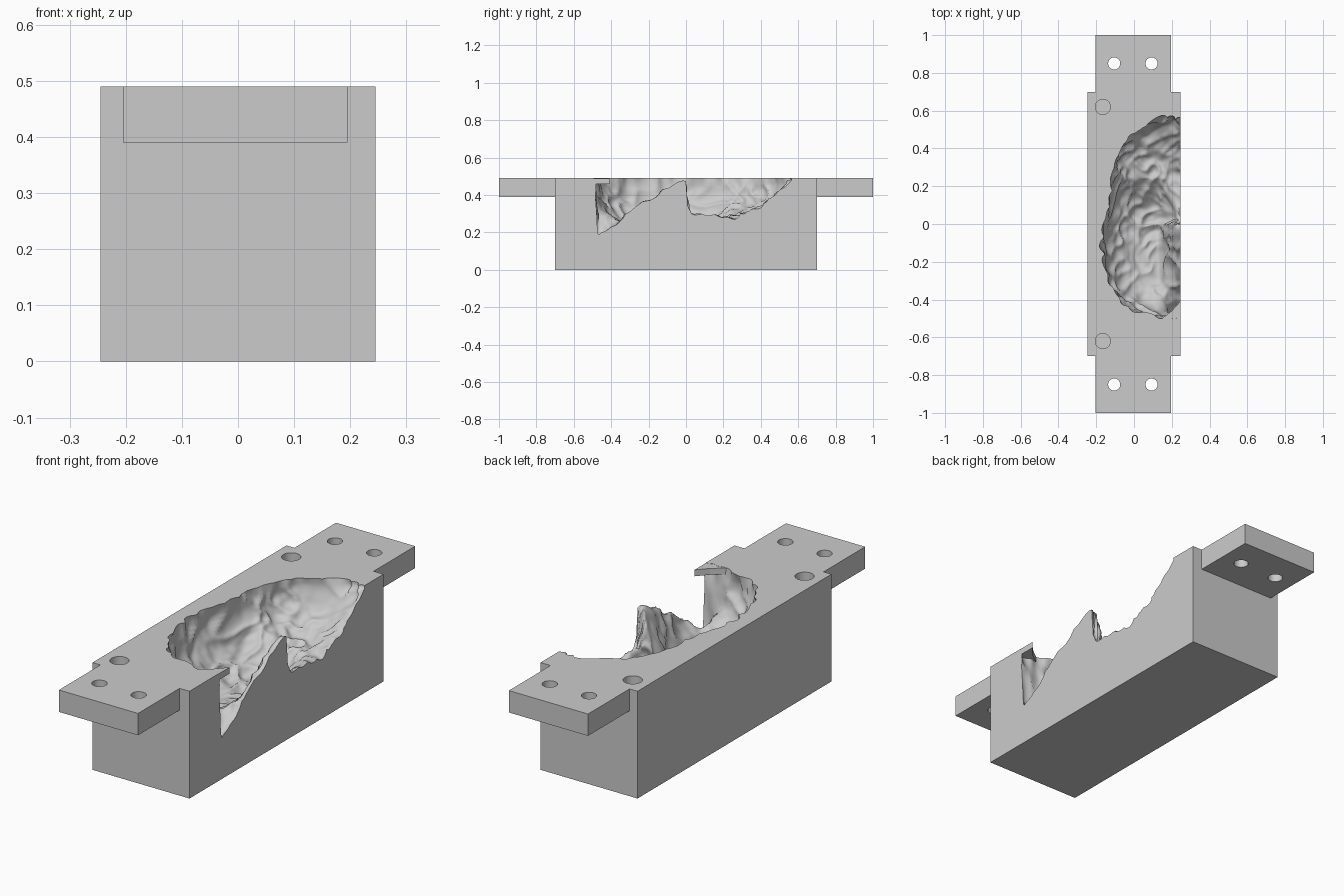
import bpy, bmesh, math
from mathutils import Vector, noise

if "Cube" in bpy.data.objects:
    bpy.data.objects.remove(bpy.data.objects["Cube"], do_unlink=True)

TOP = 0.49      # height of the upper face
FACE = 0.245    # open side of the block
END = 0.7       # half length of the block
MID = 0.03      # where the rays of the hollow meet, along y

grey = bpy.data.materials.new("plain grey")
grey.use_nodes = True
grey.diffuse_color = (0.6, 0.6, 0.6, 1)
grey.node_tree.nodes["Principled BSDF"].inputs["Base Color"].default_value = grey.diffuse_color


def add_object(name, bm):
    bmesh.ops.recalc_face_normals(bm, faces=bm.faces)
    mesh = bpy.data.meshes.new(name)
    bm.to_mesh(mesh)
    bm.free()
    mesh.materials.append(grey)
    obj = bpy.data.objects.new(name, mesh)
    bpy.context.collection.objects.link(obj)
    return obj


def box(name, low, high):
    bm = bmesh.new()
    bmesh.ops.create_cube(bm, size=1)
    for v in bm.verts:
        v.co = Vector([h if c > 0 else l for c, l, h in zip(v.co, low, high)])
    return add_object(name, bm)


def drill(obj, x, y, radius):
    """Cut a vertical through hole."""
    bm = bmesh.new()
    bmesh.ops.create_cone(bm, cap_ends=True, segments=40, radius1=radius,
                          radius2=radius, depth=1)
    bmesh.ops.translate(bm, verts=bm.verts, vec=(x, y, TOP))
    cutter = add_object("hole_cutter", bm)
    mod = obj.modifiers.new("hole", 'BOOLEAN')
    mod.operation, mod.solver, mod.object = 'DIFFERENCE', 'EXACT', cutter
    bpy.context.view_layer.objects.active = obj
    bpy.ops.object.modifier_apply(modifier=mod.name)
    bpy.data.objects.remove(cutter, do_unlink=True)


def sample(points, t):
    """Linear interpolation through (key, value) pairs."""
    for (a, va), (b, vb) in zip(points, points[1:]):
        if t <= b:
            return va + (vb - va) * max(0, t - a) / (b - a)
    return points[-1][1]


# Rim of the hollow (distance from the open side, y), and floor depths along y
RIM = [(0, .55), (.08, .57), (.17, .53), (.26, .47), (.325, .38), (.345, .28),
       (.365, .18), (.39, .05), (.41, -.08), (.405, -.19), (.375, -.31),
       (.31, -.41), (.24, -.46), (.12, -.49), (0, -.49)]
OPEN_DEPTH = [(-.5, .2), (-.47, .3), (-.38, .24), (-.29, .17), (-.12, .06),
              (-.03, .015), (0, .01), (.02, .19), (.26, .21), (.4, .15), (.56, .02)]
INNER_DEPTH = [(-.5, .28), (-.3, .31), (.08, .31), (.18, .25), (.24, .21),
               (.35, .23), (.56, .18)]


def hollow_depth(u, y, t):
    bowl = max(0, 1 - t ** 2.6) ** (1 / 2.6)
    s = min(1, max(0, (u - .015) / .11))
    s = s * s * (3 - 2 * s)
    edge = min(1, (1 - t) * 25)
    return (1 - s) * sample(OPEN_DEPTH, y) * edge + s * sample(INNER_DEPTH, y) * bowl


def fold(p):
    """Rounded swellings parted by narrow creases."""
    q = Vector((p.x * 1.1, p.y * .9, p.z)) * 11
    q += noise.noise_vector(q * .5) * .7
    return .034 * abs(noise.noise(q)) ** .6 + .006 * noise.noise(q * 2.7) - .008


def folded_hollow(bm, count=130, rings=56):
    """Half bowl on rays from the open side; returns its rim and open-side edge."""
    us = [(k, p[0]) for k, p in enumerate(RIM)]
    ys = [(k, p[1]) for k, p in enumerate(RIM)]
    keys = [(len(RIM) - 1) * i / count for i in range(count + 1)]
    centre = bm.verts.new((FACE, MID, TOP - hollow_depth(0, MID, 0)))
    loops = []
    for r in range(1, rings + 1):
        t = 1 - (1 - r / rings) ** 1.6
        loop = []
        for k in keys:
            u, y = sample(us, k) * t, MID + (sample(ys, k) - MID) * t
            loop.append(bm.verts.new((FACE - u, y, TOP - hollow_depth(u, y, t))))
        loops.append(loop)
    faces = []
    for i in range(count):
        faces.append(bm.faces.new((centre, loops[0][i], loops[0][i + 1])))
        for a, b in zip(loops, loops[1:]):
            faces.append(bm.faces.new((a[i], b[i], b[i + 1], a[i + 1])))
    for f in faces:
        f.smooth = True
    bm.normal_update()
    sign = -1 if sum(f.normal.z for f in faces) > 0 else 1
    moves = []
    for loop in loops:
        for v in loop:
            out = Vector((v.co.x - FACE, v.co.y - MID, 0)).length
            strength = max(min(1, (TOP - v.co.z) / .12), min(1, (out / .3) ** 2))
            moves.append((v, v.normal * sign * fold(v.co) * strength))
    for v, move in moves:
        v.co += move
        v.co.x = min(v.co.x, FACE - .0005)
        v.co.z = min(v.co.z, TOP - .001)
    for v in loops[-1]:
        v.co.z = TOP
    for loop in loops:
        loop[0].co.x = loop[-1].co.x = FACE
    profile = [l[0] for l in reversed(loops)] + [centre] + [l[-1] for l in loops]
    return loops[-1], profile


def edge_chain(bm, verts, closed=True):
    pairs = list(zip(verts, verts[1:])) + ([(verts[-1], verts[0])] if closed else [])
    return [bm.edges.get(p) or bm.edges.new(p) for p in pairs]


def socket(bm, x, y, radius=.04, depth=.1, sides=40):
    """Blind hole below the upper face; returns the edges of its mouth."""
    rings = [[bm.verts.new((x + radius * math.cos(2 * math.pi * i / sides),
                            y + radius * math.sin(2 * math.pi * i / sides), z))
              for i in range(sides)] for z in (TOP, TOP - depth)]
    for i in range(sides):
        j = (i + 1) % sides
        bm.faces.new((rings[0][i], rings[0][j], rings[1][j], rings[1][i]))
    bm.faces.new(rings[1])
    return edge_chain(bm, rings[0])


# Main block: hollow, sockets and the flat sides joined around them
bm = bmesh.new()
rim, profile = folded_hollow(bm)
corners = [(FACE, END), (-FACE, END), (-FACE, -END), (FACE, -END)]
upper = [bm.verts.new((x, y, TOP)) for x, y in corners]
lower = [bm.verts.new((x, y, 0)) for x, y in corners]
bm.faces.new(lower)
for i in range(3):
    bm.faces.new((upper[i], upper[i + 1], lower[i + 1], lower[i]))
mouths = socket(bm, -.165, .62) + socket(bm, -.165, -.62)
top_edges = edge_chain(bm, upper + rim[::-1])
side_edges = edge_chain(bm, [upper[0]] + profile + [upper[3], lower[3], lower[0]])
bmesh.ops.triangle_fill(bm, edges=top_edges + mouths, use_beauty=True, normal=(0, 0, 1))
bmesh.ops.triangle_fill(bm, edges=side_edges, use_beauty=True, normal=(1, 0, 0))
add_object("mold_block", bm)

# Mounting tabs, each with two through holes
for name, side in (("front_tab", -1), ("back_tab", 1)):
    y0, y1 = sorted((side * END, side))
    tab = box(name, (-.205, y0, .39), (.195, y1, TOP))
    for x in (-.105, .093):
        drill(tab, x, side * .85, .032)

# Thin lip bridging the deep end of the hollow
bm = bmesh.new()
outline = [(.11, -.53), (FACE, -.53), (FACE, -.41), (.2, -.46)]
base = bm.faces.new([bm.verts.new((x, y, TOP - .03)) for x, y in outline])
grown = bmesh.ops.extrude_face_region(bm, geom=[base])["geom"]
bmesh.ops.translate(bm, vec=(0, 0, .029),
                    verts=[g for g in grown if isinstance(g, bmesh.types.BMVert)])
add_object("rim_lip", bm)
